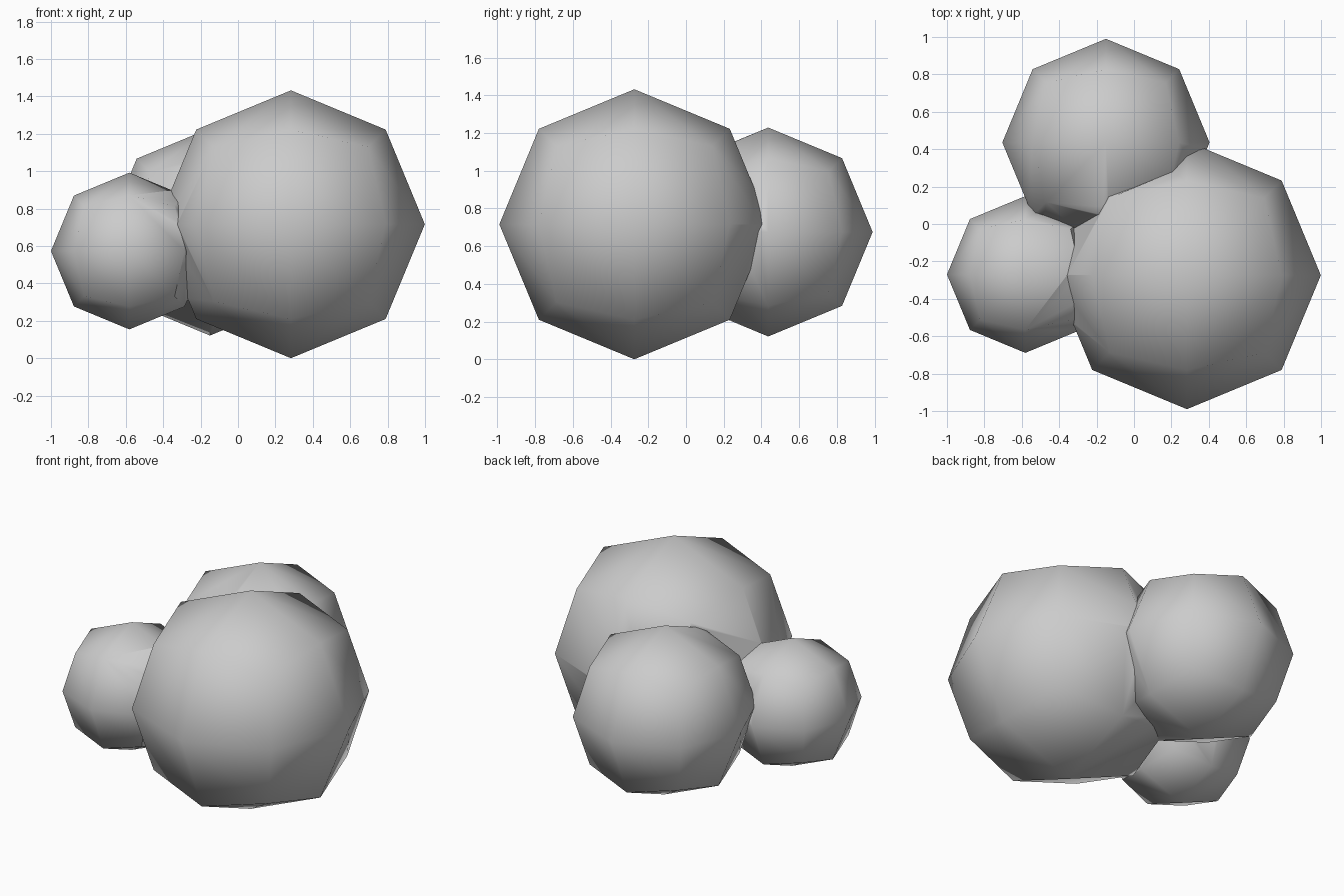
import bpy, bmesh

if "Cube" in bpy.data.objects:
    bpy.data.objects.remove(bpy.data.objects["Cube"])


def ball(name, centre, radius):
    # Cube split once per edge, then pushed out to a sphere (24 quads)
    bm = bmesh.new()
    bmesh.ops.create_cube(bm, size=2)
    bmesh.ops.subdivide_edges(bm, edges=bm.edges[:], cuts=1, use_grid_fill=True)
    for v in bm.verts:
        v.co = v.co.normalized() * radius
    for f in bm.faces:
        f.smooth = True
    mesh = bpy.data.meshes.new(name)
    bm.to_mesh(mesh)
    bm.free()
    obj = bpy.data.objects.new(name, mesh)
    obj.location = centre
    bpy.context.collection.objects.link(obj)
    return obj


# Large, medium and small lobes of the cluster
cluster = ball("puff_cluster", (0.283, -0.274, 0.716), 0.716)
lobes = [
    ball("back_lobe", (-0.15, 0.436, 0.675), 0.554),
    ball("left_lobe", (-0.581, -0.27, 0.573), 0.419),
]

# Fuse the lobes into one skin
bpy.context.view_layer.objects.active = cluster
for lobe in lobes:
    mod = cluster.modifiers.new("fuse", 'BOOLEAN')
    mod.operation = 'UNION'
    mod.solver = 'EXACT'
    mod.object = lobe
    bpy.ops.object.modifier_apply(modifier=mod.name)
    bpy.data.objects.remove(lobe, do_unlink=True)

# Smooth lobes with crisp seams where they meet
cluster.select_set(True)
bpy.ops.object.shade_smooth_by_angle(angle=0.85)
